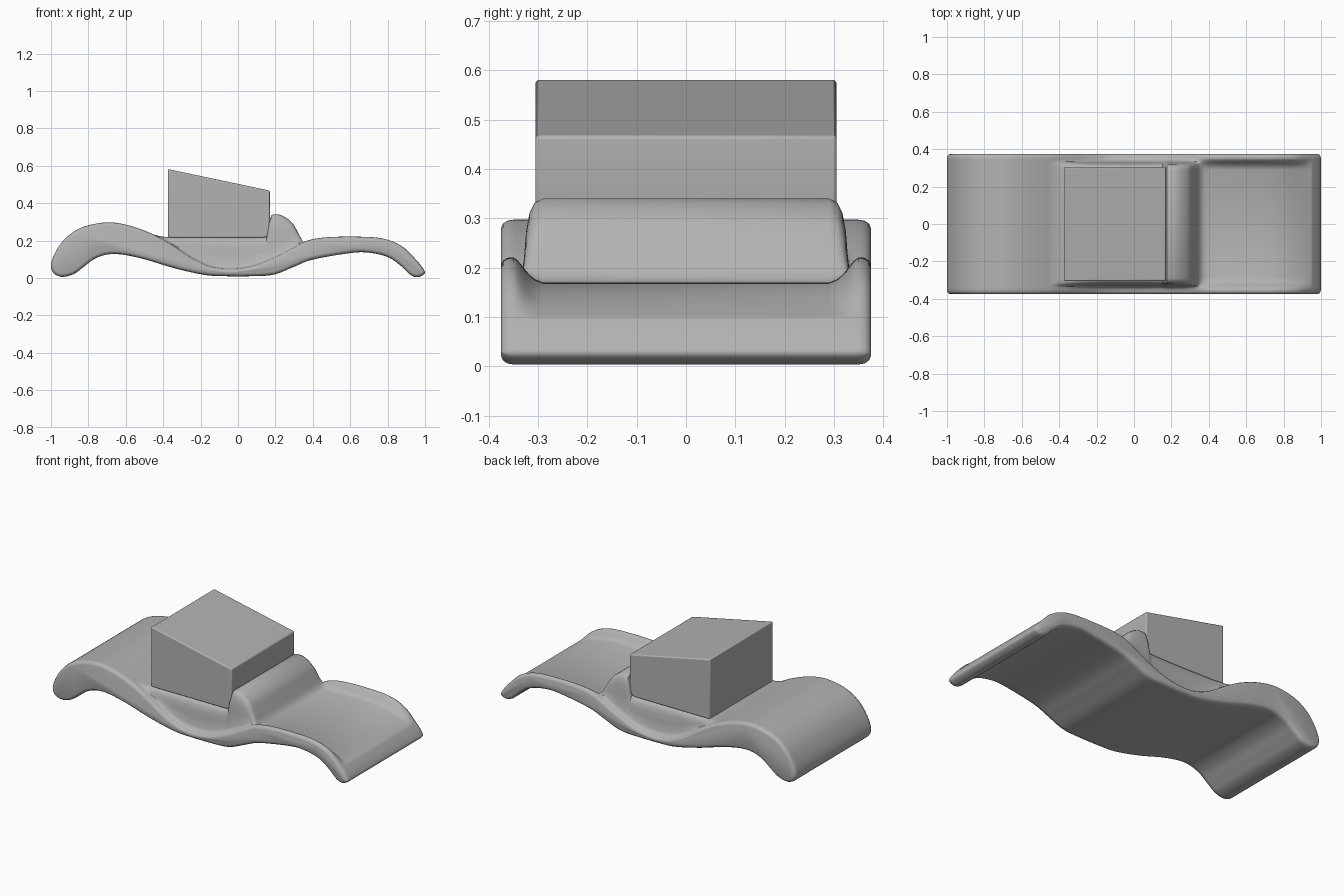
import bpy, bmesh
from mathutils import Vector

cube = bpy.data.objects.get("Cube")
if cube:
    bpy.data.objects.remove(cube, do_unlink=True)

grey = bpy.data.materials.new("warm grey")
grey.use_nodes = True
grey.diffuse_color = (0.45, 0.45, 0.45, 1)
grey.node_tree.nodes["Principled BSDF"].inputs["Base Color"].default_value = grey.diffuse_color


def spline(points, steps, closed):
    """Curve running smoothly through the given 2D points."""
    p = [Vector(q) for q in points]
    n = len(p)
    pick = (lambda i: p[i % n]) if closed else (lambda i: p[max(0, min(n - 1, i))])
    out = []
    for i in range(n if closed else n - 1):
        a, b, c, d = (pick(i + k) for k in (-1, 0, 1, 2))
        for s in range(steps):
            t = s / steps
            out.append(0.5 * (2 * b + (c - a) * t + (2 * a - 5 * b + 4 * c - d) * t ** 2
                              + (3 * b - a - 3 * c + d) * t ** 3))
    return out if closed else out + [p[-1]]


def lookup(curve, x):
    """Height of an open curve at x."""
    for a, b in zip(curve, curve[1:]):
        if a.x <= x <= b.x and b.x > a.x:
            return a.y + (b.y - a.y) * (x - a.x) / (b.x - a.x)
    return None


def finish(bm, name, angle):
    bmesh.ops.recalc_face_normals(bm, faces=bm.faces[:])
    mesh = bpy.data.meshes.new(name)
    bm.to_mesh(mesh)
    bm.free()
    mesh.materials.append(grey)
    ob = bpy.data.objects.new(name, mesh)
    bpy.context.collection.objects.link(ob)
    bpy.ops.object.select_all(action="DESELECT")
    ob.select_set(True)
    bpy.context.view_layer.objects.active = ob
    bpy.ops.object.shade_smooth_by_angle(angle=angle)
    return ob


# Outline of the side rim, top edge then underside
top = [(-1, .07), (-.975, .14), (-.92, .215), (-.83, .272), (-.7, .297), (-.58, .28),
       (-.45, .232), (-.35, .175), (-.25, .11), (-.15, .064), (-.04, .05), (.08, .066),
       (.2, .113), (.3, .165), (.38, .203), (.5, .22), (.7, .22), (.8, .205),
       (.88, .168), (.95, .1), (.99, .05)]
under = [(.997, .022), (.96, .004), (.92, .018), (.87, .065), (.8, .112), (.7, .135),
         (.6, .133), (.4, .098), (.3, .06), (.2, .02), (.1, .01), (-.1, .01), (-.2, .02),
         (-.35, .055), (-.5, .1), (-.62, .125), (-.7, .125), (-.77, .1), (-.83, .055),
         (-.88, .02), (-.94, .006), (-.985, .025)]
STEPS = 10
rim = spline(top + under, STEPS, True)
top_count = len(top) * STEPS

# Middle of the top: platform, rounded hump, sunken seat
middle = spline([(-.45, .232), (-.38, .219), (-.2, .218), (.13, .218), (.155, .24), (.172, .325),
                 (.195, .34), (.24, .332), (.29, .295), (.325, .235), (.355, .185), (.4, .168),
                 (.55, .17), (.7, .168), (.8, .155), (.88, .13), (.95, .1)], 6, False)

# Rows across the width: y, edge inset, share of raised and of sunken middle
rows = [(.375, .018, 0, 0), (.371, .008, 0, 0), (.362, .002, 0, 0), (.35, 0, 0, .02),
        (.342, 0, .03, .12), (.334, 0, .12, .3), (.328, 0, .45, .45), (.324, 0, .7, .55),
        (.317, 0, .87, .7), (.307, 0, .96, .87), (.29, 0, 1, 1)]
rows += [(-y, i, u, d) for y, i, u, d in reversed(rows)]

bm = bmesh.new()
n = len(rim)
loops = []
for y, inset, raised, sunken in rows:
    loop = []
    for i, p in enumerate(rim):
        along = (rim[(i + 1) % n] - rim[i - 1]).normalized()
        x, z = p.x + along.y * inset, p.y - along.x * inset
        m = lookup(middle, p.x) if i < top_count else None
        if m is not None:
            z += (m - p.y) * (raised if m > p.y else sunken)
        loop.append(bm.verts.new((x, y, z)))
    loops.append(loop)
for a, b in zip(loops, loops[1:]):
    for i in range(n):
        j = (i + 1) % n
        bm.faces.new((a[i], a[j], b[j], b[i]))
bm.faces.new(loops[0])
bm.faces.new(loops[-1])
finish(bm, "wavy_base", 0.7)

# Slanted block resting on the platform
bm = bmesh.new()
side = [(-.375, .215), (.135, .215), (.16, .225), (.17, .25), (.17, .467), (-.375, .582)]
face = bm.faces.new([bm.verts.new((x, -.305, z)) for x, z in side])
extruded = bmesh.ops.extrude_face_region(bm, geom=[face])
bmesh.ops.translate(bm, vec=(0, .61, 0),
                    verts=[v for v in extruded["geom"] if isinstance(v, bmesh.types.BMVert)])
block = finish(bm, "slanted_block", 0.6)
bevel = block.modifiers.new("soft edges", "BEVEL")
bevel.width, bevel.segments = 0.007, 3
bevel.limit_method = "ANGLE"
